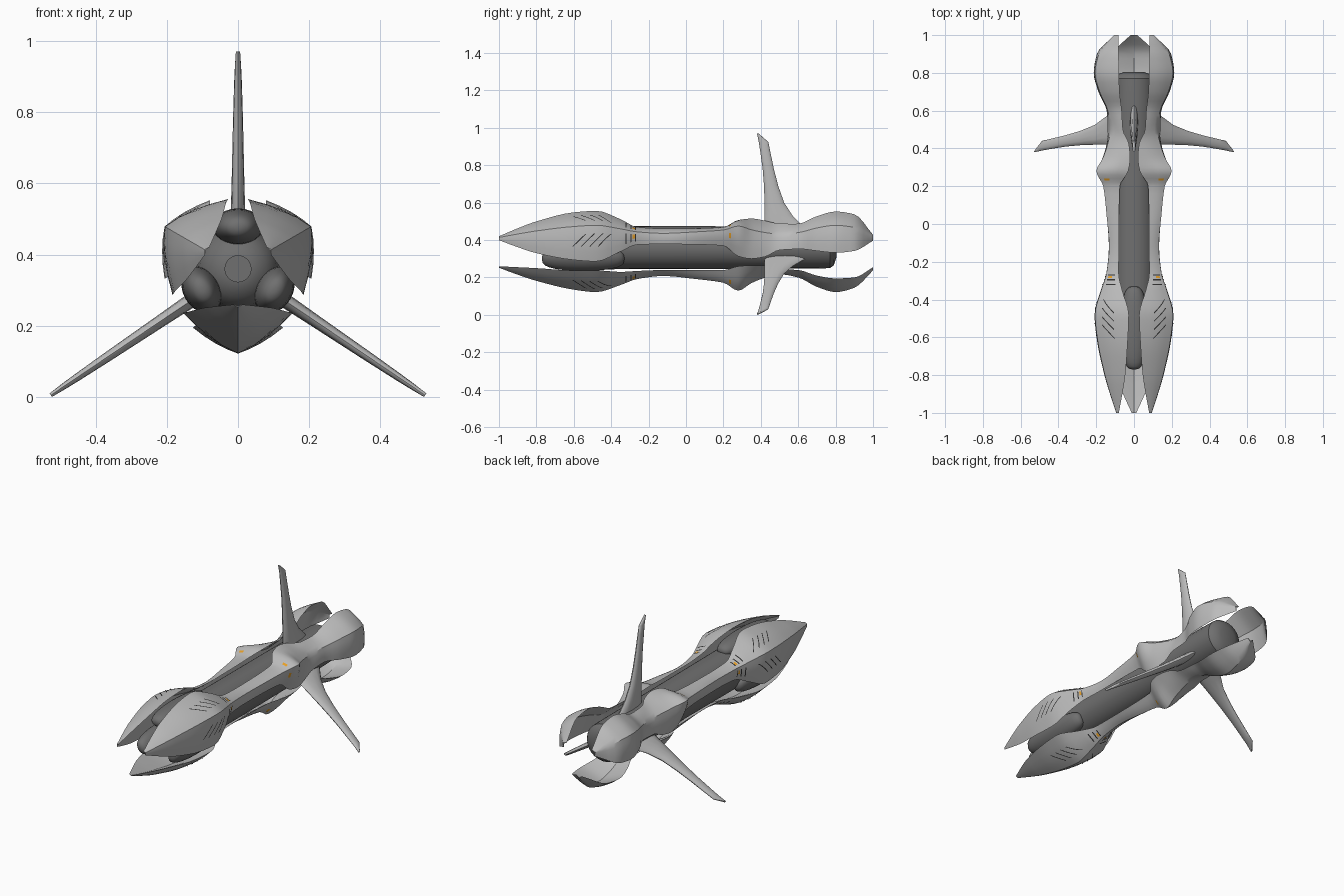
import bpy, math
from mathutils import Vector, Matrix

if "Cube" in bpy.data.objects:
    bpy.data.objects.remove(bpy.data.objects["Cube"])

AXIS = Vector((0, 0, 0.36))
THIRD = math.radians(120)
FIN_SPREAD = math.radians(124)


def material(name, rgb):
    m = bpy.data.materials.new(name)
    m.use_nodes = True
    color = (*rgb, 1)
    m.diffuse_color = color
    m.node_tree.nodes["Principled BSDF"].inputs["Base Color"].default_value = color
    return m


HULL = material("light grey hull", (0.5, 0.5, 0.5))
DARK = material("dark grey core", (0.16, 0.16, 0.16))
SLIT = material("charcoal slit", (0.03, 0.03, 0.03))
ORANGE = material("orange light", (0.8, 0.35, 0.02))


def place(point, angle):
    """Turn a point about the long axis and lift it to the axis height."""
    return Matrix.Rotation(-angle, 3, "Y") @ Vector(point) + AXIS


def add_mesh(name, verts, faces, mat, smooth=35):
    mesh = bpy.data.meshes.new(name)
    mesh.from_pydata(verts, [], faces)
    mesh.materials.append(mat)
    obj = bpy.data.objects.new(name, mesh)
    bpy.context.collection.objects.link(obj)
    bpy.ops.object.select_all(action="DESELECT")
    obj.select_set(True)
    bpy.context.view_layer.objects.active = obj
    bpy.ops.object.mode_set(mode="EDIT")
    bpy.ops.mesh.select_all(action="SELECT")
    if smooth:
        bpy.ops.mesh.normals_make_consistent(inside=False)
    bpy.ops.object.mode_set(mode="OBJECT")
    if smooth:
        bpy.ops.object.shade_smooth_by_angle(angle=math.radians(smooth))
    return obj


def loft(name, rings, mat, smooth=35):
    n = len(rings[0])
    verts = [v for ring in rings for v in ring]
    faces = [(i * n + j, i * n + (j + 1) % n, (i + 1) * n + (j + 1) % n, (i + 1) * n + j)
             for i in range(len(rings) - 1) for j in range(n)]
    faces += [tuple(range(n)), tuple(range(len(verts) - n, len(verts)))]
    return add_mesh(name, verts, faces, mat, smooth)


# Shell stations: position, half width, edge distance, ridge distance
STATIONS = [
    (-1, .012, .1, .108), (-.9, .058, .105, .145), (-.8, .098, .11, .178),
    (-.6, .147, .122, .225), (-.48, .156, .122, .238), (-.35, .1, .13, .2),
    (-.26, .054, .125, .168), (-.12, .048, .12, .152), (.05, .05, .12, .168),
    (.2, .058, .12, .188), (.28, .112, .1, .23), (.35, .124, .095, .19),
    (.42, .112, .095, .162), (.5, .082, .115, .143), (.6, .078, .12, .16),
    (.7, .107, .15, .21), (.8, .127, .165, .238), (.9, .113, .16, .215),
    (1, .018, .105, .122)]


def section(y):
    """Monotone blend of the shell stations."""
    for a, b in zip(STATIONS, STATIONS[1:]):
        if y <= b[0]:
            break
    i = STATIONS.index(a)
    before, after = STATIONS[max(i - 1, 0)], STATIONS[min(i + 2, len(STATIONS) - 1)]
    span = b[0] - a[0]
    t = (y - a[0]) / span

    def slope(p, q, r, k):
        if p is q or q is r:
            return (r[k] - p[k]) / (r[0] - p[0])
        left = (q[k] - p[k]) / (q[0] - p[0])
        right = (r[k] - q[k]) / (r[0] - q[0])
        return 2 * left * right / (left + right) if left * right > 0 else 0

    def value(k):
        m, n = slope(before, a, b, k) * span, slope(a, b, after, k) * span
        d = b[k] - a[k]
        return a[k] + m * t + (3 * d - 2 * m - n) * t ** 2 + (m + n - 2 * d) * t ** 3
    return [value(k) for k in (1, 2, 3)]


def flank(y, s, lift=0):
    """Point on the outside of a shell; s runs from edge to ridge to edge."""
    w, e, r = section(y)
    u = abs(s)
    bulge = 0.22 * (r - e) * u * (1 - u) * 2
    return (s * w + math.copysign(lift, s), y, -(r + (e - r) * u + bulge + lift))


def shell(name, angle):
    rings = []
    for a, b in zip(STATIONS, STATIONS[1:]):
        for k in range(4):
            rings.append(a[0] + (b[0] - a[0]) * k / 4)
    rings.append(1)
    loops = []
    for y in rings:
        w, e, r = section(y)
        outer = [flank(y, s / 4) for s in range(-4, 5)]
        inner = [(x * w, y, -(e + (r - e) * d)) for x, d in ((.8, .1), (0, .6), (-.8, .1))]
        loops.append([place(p, angle) for p in outer + inner])
    loft(name, loops, HULL, 30)


def slits(name, angle, marks, mat, width):
    """Thin strips lying on both flanks of a shell."""
    verts, faces = [], []
    for side in (-1, 1):
        for y0, s0, y1, s1 in marks:
            steps = 4
            base = len(verts)
            for k in range(steps + 1):
                t = k / steps
                y, s = y0 + (y1 - y0) * t, s0 + (s1 - s0) * t
                for half in (-width / 2, width / 2):
                    verts.append(place(flank(y + half, side * s, .002), angle))
            for k in range(steps):
                i = base + 2 * k
                quad = (i, i + 1, i + 3, i + 2)
                faces.append(quad if side > 0 else quad[::-1])
    add_mesh(name, verts, faces, mat, 0)


# Three armour shells around the core, with their slits and lights
front_slits = [(-.56 + k * .045, .62, -.49 + k * .045, .25) for k in range(-1, 3)]
neck_slits = [(y, .2, y, .75) for y in (-.32, -.295, -.27)]
lights = [(-.28, .25, -.28, .55), (.235, .25, .235, .5)]
for prefix, angle in (("bottom", 0), ("left", THIRD), ("right", -THIRD)):
    shell(prefix + "_shell", angle)
    slits(prefix + "_vent_slits", angle, front_slits, SLIT, .007)
    slits(prefix + "_neck_slits", angle, neck_slits, SLIT, .006)
    slits(prefix + "_lights", angle, lights, ORANGE, .012)


def lathe(name, profile, mat, angle=0, offset=0, wide=1, sides=24):
    rings = []
    for y, r in profile:
        turn = [2 * math.pi * k / sides for k in range(sides)]
        rings.append([place((wide * r * math.cos(t), y, offset + r * math.sin(t)), angle)
                      for t in turn])
    return loft(name, rings, mat)


# Central barrel with rounded ends and a flat front cap
lathe("core_barrel", [(-.66, .04), (-.64, .08), (-.6, .108), (-.54, .12), (-.4, .116),
                      (.7, .112), (.77, .11), (.79, .095), (.805, .05)], DARK)
lathe("core_front_cap", [(-.668, .038), (-.65, .038)], DARK)

# Pods and swept fins in the gaps between the shells
pod = [(-.55 - .22 * math.cos(math.pi * k / 16),
        .052 * max(math.sin(math.pi * k / 16), .03) ** .6) for k in range(17)]
FIN = [(.07, .42, .68, .022), (.12, .42, .62, .021), (.17, .42, .57, .02),
       (.24, .42, .525, .018), (.33, .417, .493, .016), (.42, .41, .47, .014),
       (.52, .396, .449, .011), (.565, .389, .44, .009), (.61, .38, .388, .006)]


def fin(name, angle, stretch):
    rings = []
    for h, lead, trail, thick in FIN:
        mid, half = (lead + trail) / 2, (trail - lead) / 2
        ring = []
        for k in range(12):
            t = math.pi * k / 6
            ring.append(place((thick * math.sin(t), mid + half * math.cos(t), h * stretch), angle))
        rings.append(ring)
    loft(name, rings, HULL, 50)


for prefix, turn, stretch in (("top", 0, 1), ("left", -1, 1.04), ("right", 1, 1.04)):
    lathe(prefix + "_pod", pod, DARK, turn * THIRD, .118, 1.35)
    fin(prefix + "_fin", turn * FIN_SPREAD, stretch)
